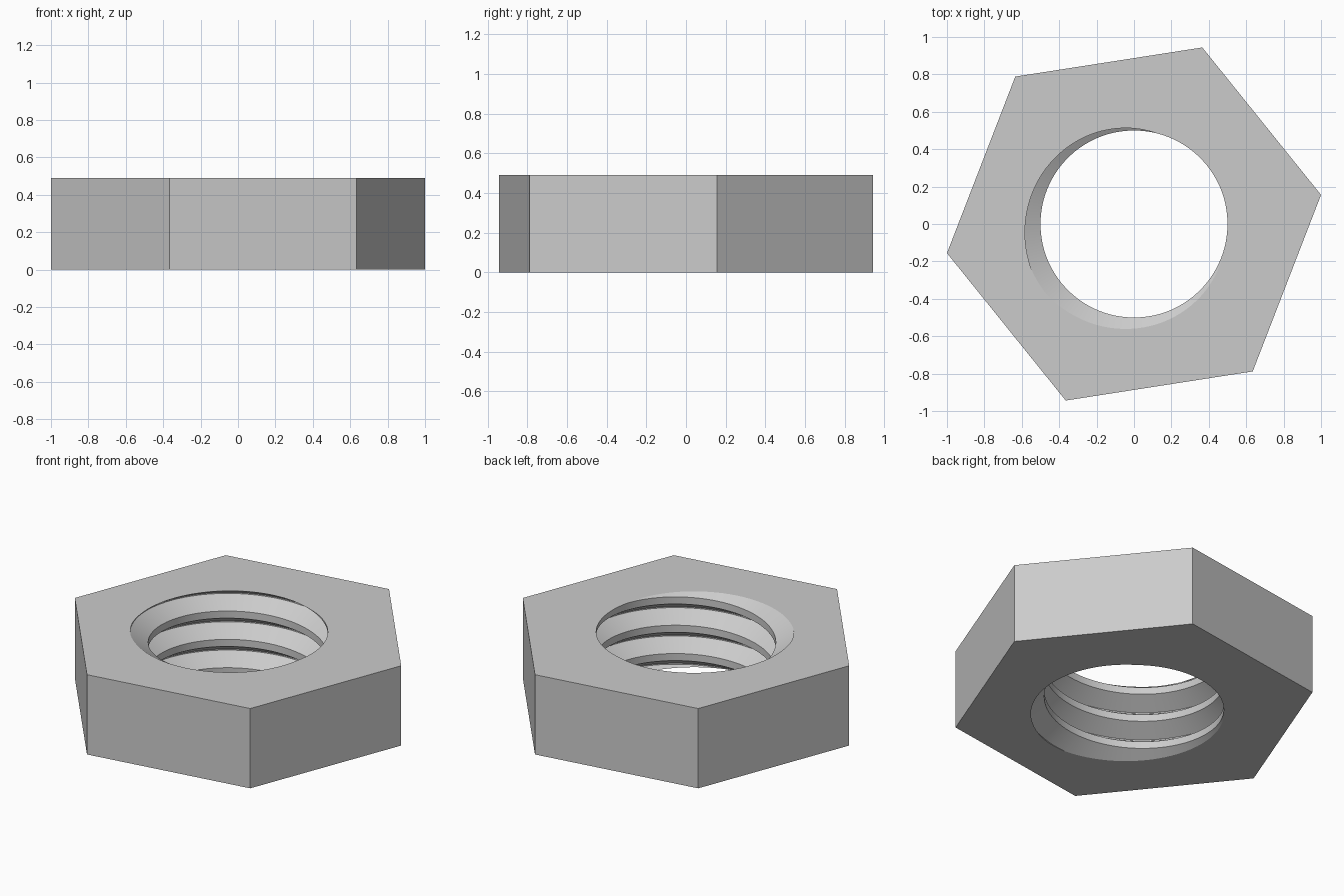
import bpy, bmesh, math
from mathutils import Vector

cube = bpy.data.objects.get("Cube")
if cube:
    bpy.data.objects.remove(cube, do_unlink=True)

HEIGHT = 0.49
HEX_RADIUS, HEX_TURN = 1.012, 8.85      # corner radius, rotation in degrees
PITCH, CREST, ROOT = 0.174, 0.50, 0.60  # internal right-hand thread
COLUMNS = 96
# Thread profile going up: start angle of each corner at the top face, radius
PROFILE = [(346, CREST), (218, ROOT), (204, ROOT), (76, CREST)]

bm = bmesh.new()

# Threaded bore: one continuous helical wall, taller than the nut
columns = []
for j in range(COLUMNS):
    turn = 360 * j / COLUMNS
    a = math.radians(turn + HEX_TURN)
    col = []
    for k in range(-5, 3):
        for start, r in PROFILE:
            z = HEIGHT + PITCH * ((turn + HEX_TURN - start) / 360 + k)
            col.append(bm.verts.new((r * math.cos(a), r * math.sin(a), z)))
    columns.append(col)

rows = len(columns[0])
for j in range(COLUMNS):
    left, right = columns[j], columns[(j + 1) % COLUMNS]
    shift = len(PROFILE) if j == COLUMNS - 1 else 0   # join to the next turn
    for i in range(rows - 1 - shift):
        bm.faces.new((left[i], left[i + 1], right[i + 1 + shift], right[i + shift]))

# Trim the bore flush with the two end faces
for z, up in ((0, -1), (HEIGHT, 1)):
    bmesh.ops.bisect_plane(bm, geom=bm.verts[:] + bm.edges[:] + bm.faces[:],
                           plane_co=(0, 0, z), plane_no=(0, 0, up),
                           clear_outer=True, dist=1e-6)

bore_rims = [[e for e in bm.edges if e.is_boundary and
              all(abs(v.co.z - z) < 1e-4 for v in e.verts)] for z in (0, HEIGHT)]

# Hexagonal outer walls
hexes = []
for z in (0, HEIGHT):
    ring = []
    for i in range(6):
        a = math.radians(HEX_TURN + 60 * i)
        ring.append(bm.verts.new((HEX_RADIUS * math.cos(a), HEX_RADIUS * math.sin(a), z)))
    hexes.append(ring)
low, high = hexes
for i in range(6):
    n = (i + 1) % 6
    bm.faces.new((low[i], low[n], high[n], high[i]))

# Flat end faces between the hexagon and the bore
for ring, rim, up in zip(hexes, bore_rims, (-1, 1)):
    outer = [bm.edges.get((ring[i], ring[(i + 1) % 6])) for i in range(6)]
    bmesh.ops.triangle_fill(bm, edges=outer + rim, use_beauty=True,
                            normal=Vector((0, 0, up)))
bmesh.ops.recalc_face_normals(bm, faces=bm.faces[:])

mesh = bpy.data.meshes.new("hex_nut")
bm.to_mesh(mesh)
bm.free()
nut = bpy.data.objects.new("hex_nut", mesh)
bpy.context.collection.objects.link(nut)

# Plain grey metal
steel = bpy.data.materials.new("grey_steel")
steel.use_nodes = True
colour = (0.6, 0.6, 0.6, 1)
steel.diffuse_color = colour
steel.node_tree.nodes["Principled BSDF"].inputs["Base Color"].default_value = colour
mesh.materials.append(steel)

# Smooth bore, crisp edges
bpy.ops.object.select_all(action='DESELECT')
nut.select_set(True)
bpy.context.view_layer.objects.active = nut
bpy.ops.object.shade_smooth_by_angle(angle=math.radians(20))
